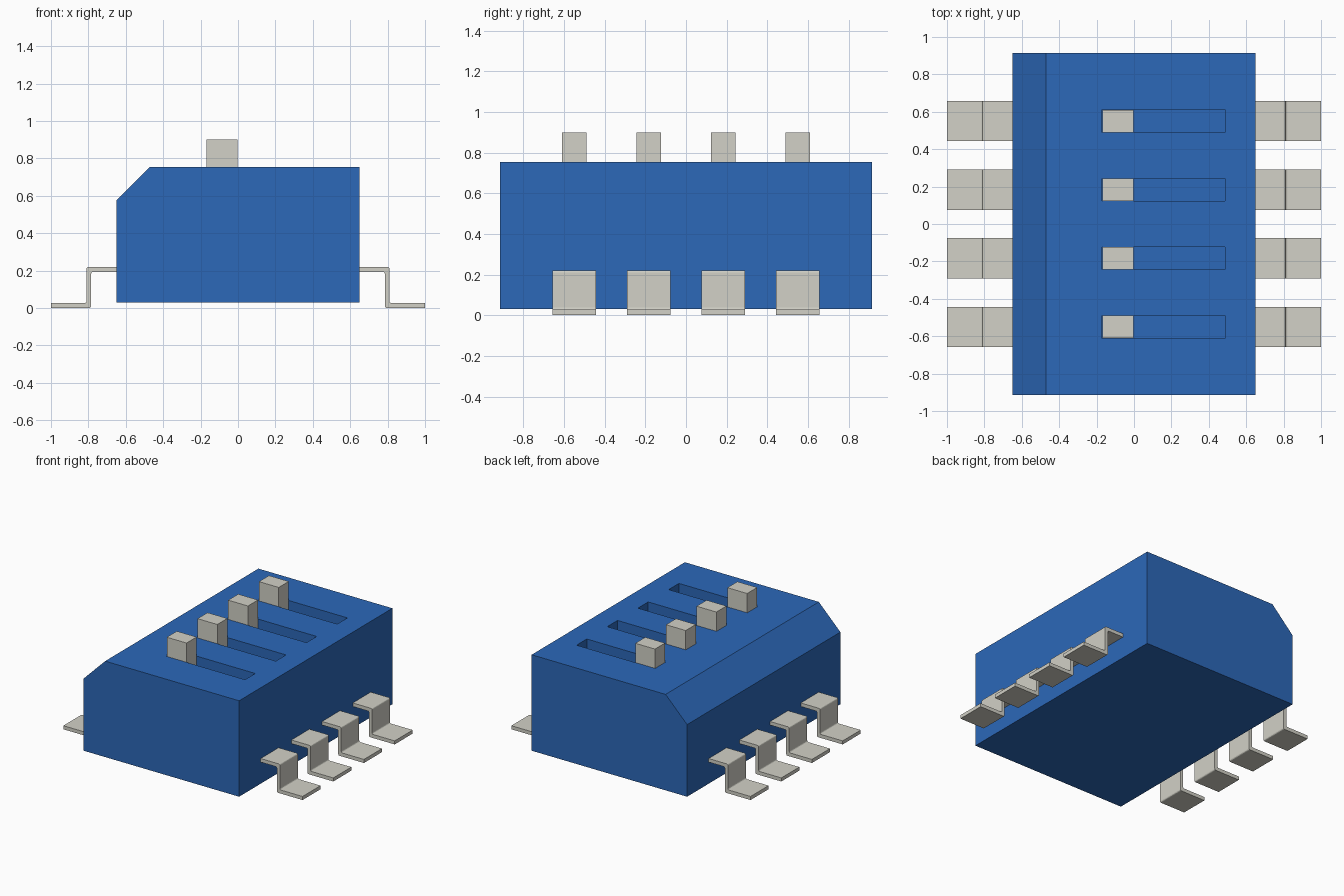
import bpy
import bmesh
from mathutils import Matrix, Vector

cube = bpy.data.objects.get("Cube")
if cube:
    bpy.data.objects.remove(cube, do_unlink=True)


def make_material(name, colour):
    mat = bpy.data.materials.new(name)
    mat.use_nodes = True
    mat.diffuse_color = colour
    mat.node_tree.nodes["Principled BSDF"].inputs["Base Color"].default_value = colour
    return mat


blue = make_material("blue plastic", (0.025, 0.138, 0.485, 1))
metal = make_material("pale grey metal", (0.645, 0.638, 0.571, 1))


def finish(bm, name, mat):
    bmesh.ops.recalc_face_normals(bm, faces=bm.faces)
    mesh = bpy.data.meshes.new(name)
    bm.to_mesh(mesh)
    bm.free()
    mesh.materials.append(mat)
    obj = bpy.data.objects.new(name, mesh)
    bpy.context.collection.objects.link(obj)
    return obj


def add_box(bm, low, high):
    low, high = Vector(low), Vector(high)
    matrix = Matrix.Translation((low + high) / 2) @ Matrix.Diagonal((*(high - low), 1))
    bmesh.ops.create_cube(bm, size=1, matrix=matrix)


def extrude_profile(points, y, width):
    """Extrude an outline in the xz plane along y."""
    bm = bmesh.new()
    face = bm.faces.new([bm.verts.new((x, y - width / 2, z)) for x, z in points])
    result = bmesh.ops.extrude_face_region(bm, geom=[face])
    verts = [v for v in result["geom"] if isinstance(v, bmesh.types.BMVert)]
    bmesh.ops.translate(bm, verts=verts, vec=(0, width, 0))
    return bm


rows = [-0.55, -0.183, 0.183, 0.55]
top = 0.755
floor = 0.655

# Housing with one chamfered long edge
housing = finish(extrude_profile(
    [(-0.65, 0.03), (0.65, 0.03), (0.65, top), (-0.47, top), (-0.65, 0.575)],
    0, 1.83), "housing", blue)

# Slots cut into the top
bm = bmesh.new()
for y in rows:
    add_box(bm, (-0.17, y - 0.061, floor), (0.487, y + 0.061, top + 0.1))
cutter = finish(bm, "slot_cutter", blue)
cutter.hide_render = True
slots = housing.modifiers.new("slots", "BOOLEAN")
slots.operation = "DIFFERENCE"
slots.solver = "EXACT"
slots.object = cutter
bpy.context.view_layer.objects.active = housing
bpy.ops.object.modifier_apply(modifier=slots.name)
bpy.data.objects.remove(cutter, do_unlink=True)

# Sliders, all pushed to the chamfered side
for i, y in enumerate(rows, 1):
    bm = bmesh.new()
    add_box(bm, (-0.168, y - 0.06, floor), (-0.003, y + 0.06, 0.9))
    finish(bm, f"slider_{i}", metal)

# Stepped leads on both sides, with softened bends
lead_profile = [(0.62, 0.22), (0.81, 0.22), (0.81, 0.027), (1.0, 0.027),
                (1.0, 0), (0.785, 0), (0.785, 0.193), (0.62, 0.193)]
for side, sign in (("left", 1), ("right", -1)):
    for i, y in enumerate(rows, 1):
        bm = extrude_profile([(sign * x, z) for x, z in lead_profile], y, 0.215)
        bends = [e for e in bm.edges
                 if abs(e.verts[0].co.y - e.verts[1].co.y) > 0.1
                 and 0.7 < abs(e.verts[0].co.x) < 0.9]
        bmesh.ops.bevel(bm, geom=bends, offset=0.01, segments=3,
                        profile=0.5, affect="EDGES")
        finish(bm, f"{side}_lead_{i}", metal)
